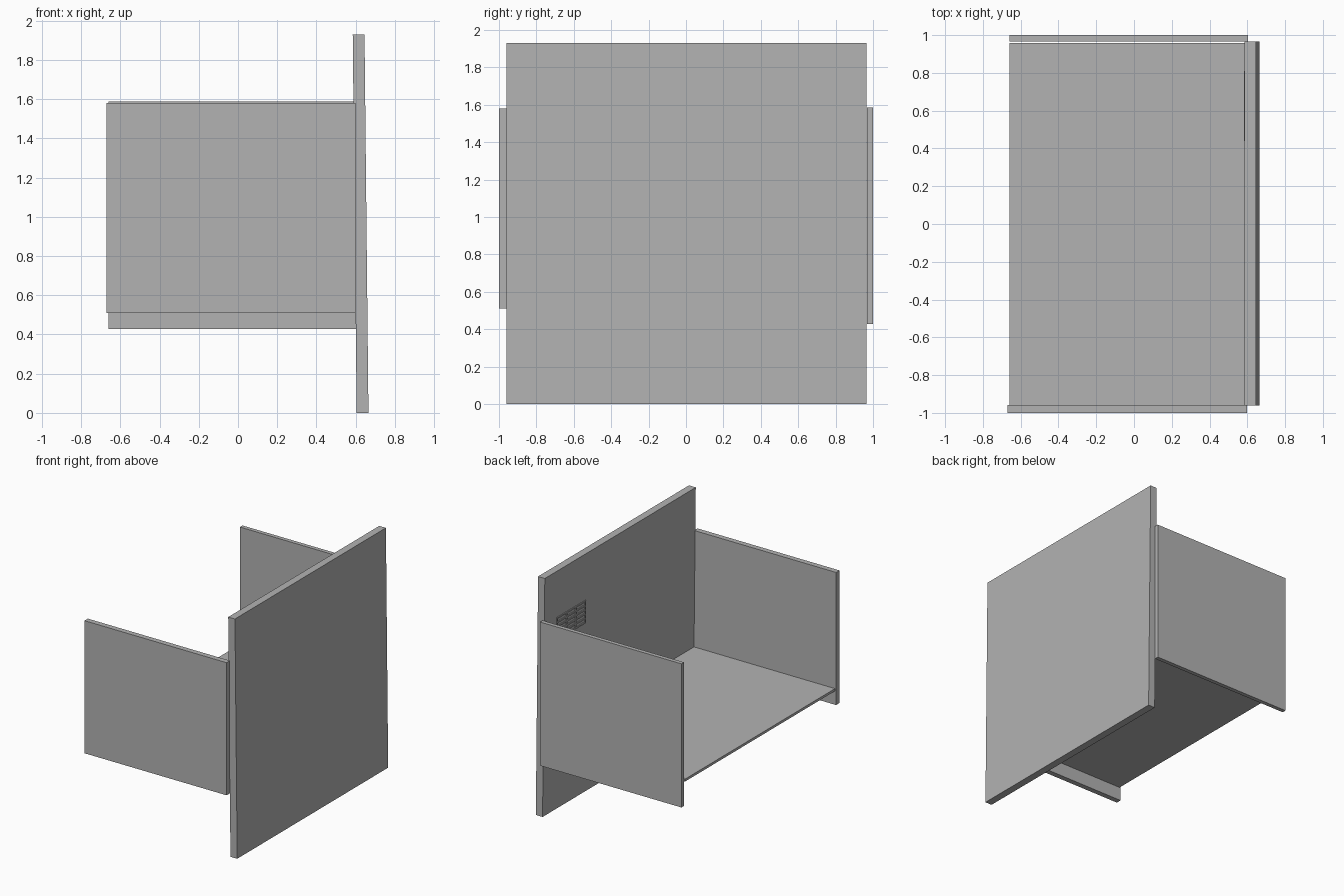
import bpy
from mathutils import Matrix, Vector

# Remove the default cube
cube = bpy.data.objects.get("Cube")
if cube:
    bpy.data.objects.remove(cube, do_unlink=True)

# Single flat colour
grey = bpy.data.materials.new("plain_grey")
grey.use_nodes = True
colour = (0.45, 0.45, 0.45, 1)
grey.diffuse_color = colour
grey.node_tree.nodes["Principled BSDF"].inputs["Base Color"].default_value = colour


def box(name, low, high):
    """Box between two opposite corners."""
    low, high = Vector(low), Vector(high)
    bpy.ops.mesh.primitive_cube_add(size=1, location=(low + high) / 2)
    obj = bpy.context.object
    obj.name = name
    obj.scale = high - low
    bpy.ops.object.transform_apply(location=True, rotation=False, scale=True)
    obj.data.materials.append(grey)
    return obj


# Floor and the two side walls
box("floor", (-0.66, -0.957, 0.62), (0.60, 0.957, 0.64))
box("front_wall", (-0.67, -1.0, 0.51), (0.598, -0.957, 1.58))
box("back_wall", (-0.66, 0.967, 0.428), (0.603, 1.0, 1.587))

# Tall end panel with its vent grille
FACE = 0.595
leaning = [box("tall_panel", (FACE, -0.96, 0), (FACE + 0.06, 0.965, 1.93))]
Y0, Y1, Z0, Z1 = 0.44, 0.81, 1.37, 1.555
BAR, PROUD = 0.012, 0.006
ROWS, COLUMNS = 5, 3
for i in range(ROWS + 1):
    z = Z0 + (Z1 - Z0 - BAR) * i / ROWS
    leaning.append(box("vent_slat", (FACE - PROUD, Y0, z), (FACE + 0.002, Y1, z + BAR)))
for i in range(COLUMNS + 1):
    y = Y0 + (Y1 - Y0 - BAR) * i / COLUMNS
    leaning.append(box("vent_upright", (FACE - PROUD, y, Z0), (FACE + 0.002, y + BAR, Z1)))

# Lean the panel and grille slightly inwards
pivot = Matrix.Translation((FACE + 0.03, 0, 0.965))
lean = pivot @ Matrix.Rotation(-0.0104, 4, 'Y') @ pivot.inverted()
for obj in leaning:
    obj.data.transform(lean)
